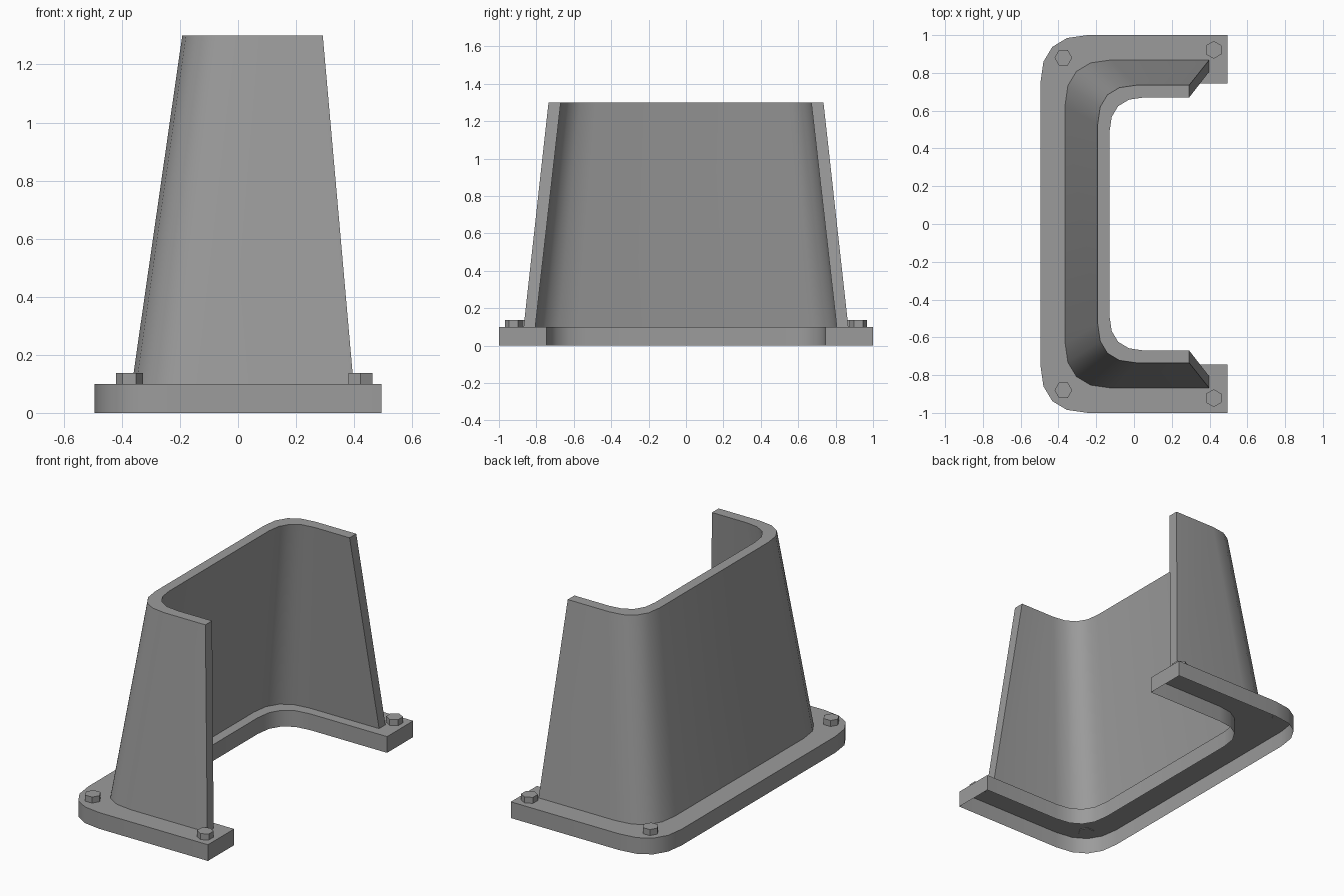
import bpy, bmesh, math
from mathutils import Vector

if "Cube" in bpy.data.objects:
    bpy.data.objects.remove(bpy.data.objects["Cube"])

# Dark grey paint shared by every part
grey = bpy.data.materials.new("dark_grey")
grey.diffuse_color = (0.33, 0.33, 0.33, 1.0)
grey.use_nodes = True
grey.node_tree.nodes["Principled BSDF"].inputs["Base Color"].default_value = grey.diffuse_color


def u_profile(x_back, x_end, half_y, r, z, segs=4):
    """U-shaped path, open toward +x, with quadratic curved corners."""
    half = [Vector((x_end, half_y, z))]
    a = Vector((x_back + r, half_y, z))
    c = Vector((x_back, half_y, z))
    b = Vector((x_back, half_y - r, z))
    for i in range(segs + 1):
        t = i / segs
        half.append(a * (1 - t) ** 2 + c * 2 * t * (1 - t) + b * t * t)
    return half + [Vector((p.x, -p.y, p.z)) for p in reversed(half)]


def finish(name, bm, smooth=True):
    bmesh.ops.recalc_face_normals(bm, faces=bm.faces)
    mesh = bpy.data.meshes.new(name)
    bm.to_mesh(mesh)
    bm.free()
    mesh.materials.append(grey)
    ob = bpy.data.objects.new(name, mesh)
    bpy.context.collection.objects.link(ob)
    if smooth:
        bpy.ops.object.select_all(action='DESELECT')
        ob.select_set(True)
        bpy.context.view_layer.objects.active = ob
        bpy.ops.object.shade_smooth_by_angle(angle=math.radians(35))
    return ob


def u_wall(name, outer_low, outer_top, inner_top, inner_low):
    """Wall with outer, top and inner faces plus end caps; underside open."""
    bm = bmesh.new()
    loops = [[bm.verts.new(p) for p in path]
             for path in (outer_low, outer_top, inner_top, inner_low)]
    for l0, l1 in zip(loops, loops[1:]):
        for i in range(len(l0) - 1):
            bm.faces.new((l0[i], l0[i + 1], l1[i + 1], l1[i]))
    for end in (0, -1):
        bm.faces.new([l[end] for l in loops])
    return finish(name, bm)


# Hollow base flange
u_wall("base_flange",
       u_profile(-0.495, 0.495, 1.0, 0.25, 0.0),
       u_profile(-0.495, 0.495, 1.0, 0.25, 0.1),
       u_profile(-0.24, 0.495, 0.745, 0.21, 0.1),
       u_profile(-0.24, 0.495, 0.745, 0.21, 0.0))

# Tapered three-sided shell
u_wall("tapered_shell",
       u_profile(-0.365, 0.398, 0.868, 0.24, 0.1),
       u_profile(-0.192, 0.292, 0.735, 0.205, 1.3),
       u_profile(-0.13, 0.292, 0.67, 0.185, 1.3),
       u_profile(-0.30, 0.398, 0.806, 0.22, 0.1))

# Hex bolts on the four corners
for side, sy in (("back", 1), ("front", -1)):
    for place, x, y, turn in (("left", -0.374, 0.88, math.pi / 6),
                              ("right", 0.422, 0.922, 0.0)):
        bm = bmesh.new()
        bmesh.ops.create_cone(bm, cap_ends=True, segments=6, radius1=0.047,
                              radius2=0.047, depth=0.041)
        bolt = finish(f"bolt_{side}_{place}", bm, smooth=False)
        bolt.location = (x, y * sy, 0.1165)
        bolt.rotation_euler.z = turn
